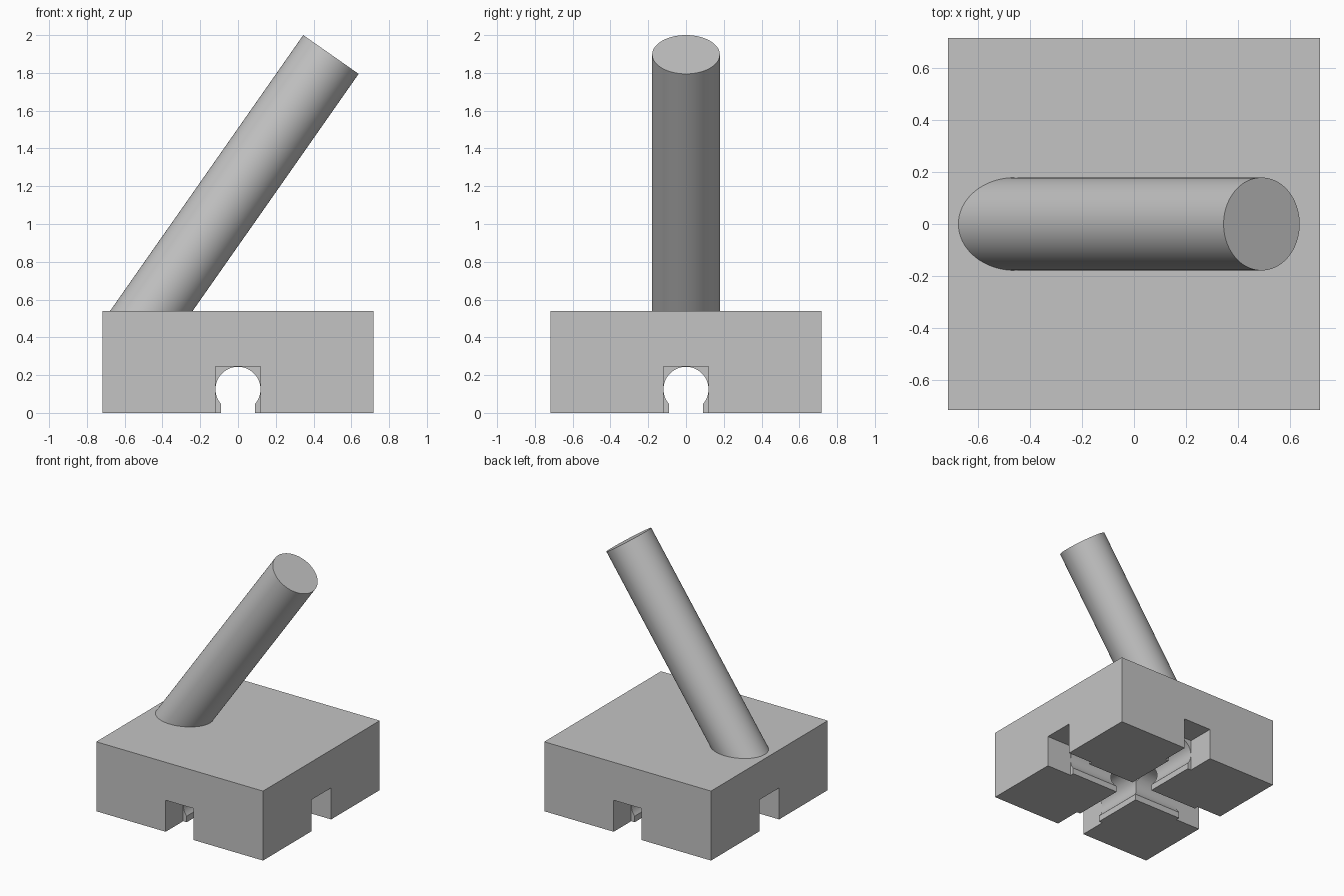
import bpy, bmesh, math
from mathutils import Vector

if "Cube" in bpy.data.objects:
    bpy.data.objects.remove(bpy.data.objects["Cube"], do_unlink=True)

HALF, HEIGHT = 0.717, 0.54        # base block
SLOT, ROOF, DEPTH = 0.12, 0.245, 0.215   # square notches
NECK, BORE = 0.09, 0.119          # keyhole channels
TILT, RADIUS = math.radians(35), 0.179   # leaning post

grey = bpy.data.materials.new("plain grey")
grey.use_nodes = True
colour = (0.55, 0.55, 0.55, 1)
grey.diffuse_color = colour
grey.node_tree.nodes["Principled BSDF"].inputs["Base Color"].default_value = colour


def box(name, low, high):
    low, high = Vector(low), Vector(high)
    bpy.ops.mesh.primitive_cube_add(size=1, location=(low + high) / 2)
    obj = bpy.context.object
    obj.name = name
    obj.scale = high - low
    bpy.ops.object.transform_apply(location=True, rotation=True, scale=True)
    obj.data.materials.append(grey)
    return obj


def cylinder(name, radius, start, end):
    start, end = Vector(start), Vector(end)
    axis = end - start
    bpy.ops.mesh.primitive_cylinder_add(
        vertices=96, radius=radius, depth=axis.length, location=(start + end) / 2,
        rotation=axis.to_track_quat("Z", "Y").to_euler())
    obj = bpy.context.object
    obj.name = name
    obj.data.materials.append(grey)
    return obj


def keyhole(name, turn):
    """Round channel with a narrow open neck, running along y before turning."""
    centre = ROOF - SLOT
    start = -math.acos(NECK / BORE)
    sweep = math.pi - 2 * start
    points = [(NECK, -0.1)]
    for i in range(49):
        a = start + sweep * i / 48
        points.append((BORE * math.cos(a), centre + BORE * math.sin(a)))
    points.append((-NECK, -0.1))
    bm = bmesh.new()
    length = HALF - DEPTH + 0.05
    face = bm.faces.new([bm.verts.new((x, -length, z)) for x, z in points])
    grown = bmesh.ops.extrude_face_region(bm, geom=[face])["geom"]
    moved = [v for v in grown if isinstance(v, bmesh.types.BMVert)]
    bmesh.ops.translate(bm, verts=moved, vec=(0, 2 * length, 0))
    bmesh.ops.recalc_face_normals(bm, faces=bm.faces)
    mesh = bpy.data.meshes.new(name)
    bm.to_mesh(mesh)
    bm.free()
    obj = bpy.data.objects.new(name, mesh)
    mesh.materials.append(grey)
    bpy.context.collection.objects.link(obj)
    obj.rotation_euler.z = turn
    return obj


def finish(obj):
    bpy.ops.object.select_all(action="DESELECT")
    obj.select_set(True)
    bpy.context.view_layer.objects.active = obj
    bpy.ops.object.shade_smooth_by_angle(angle=math.radians(30))


# base block
base = box("base", (-HALF, -HALF, 0), (HALF, HALF, HEIGHT))

# cutters: square notch at each side, crossed keyhole channels, centre socket
inner, outer = HALF - DEPTH, HALF + 0.1
cutters = []
for s in (-1, 1):
    a, b = sorted((s * inner, s * outer))
    cutters.append(box("notch_cutter", (-SLOT, a, -0.1), (SLOT, b, ROOF)))
    cutters.append(box("notch_cutter", (a, -SLOT, -0.1), (b, SLOT, ROOF)))
cutters += [keyhole("channel_cutter", t) for t in (0, math.pi / 2)]
cutters.append(cylinder("socket_cutter", 0.16, (0, 0, 0.18), (0, 0, 0.36)))

bpy.context.view_layer.update()
for cutter in cutters:
    cutter.hide_render = True
    cut = base.modifiers.new("cut", "BOOLEAN")
    cut.operation, cut.solver, cut.object = "DIFFERENCE", "EXACT", cutter
bpy.context.view_layer.objects.active = base
for cut in list(base.modifiers):
    bpy.ops.object.modifier_apply(modifier=cut.name)
for cutter in cutters:
    bpy.data.objects.remove(cutter, do_unlink=True)
finish(base)

# leaning post, its foot buried in the base
top = Vector((0.492, 0, 2 - RADIUS * math.sin(TILT)))
lean = Vector((math.sin(TILT), 0, math.cos(TILT)))
foot = top - lean * ((top.z - 0.43) / lean.z)
post = cylinder("post", RADIUS, foot, top)
finish(post)
